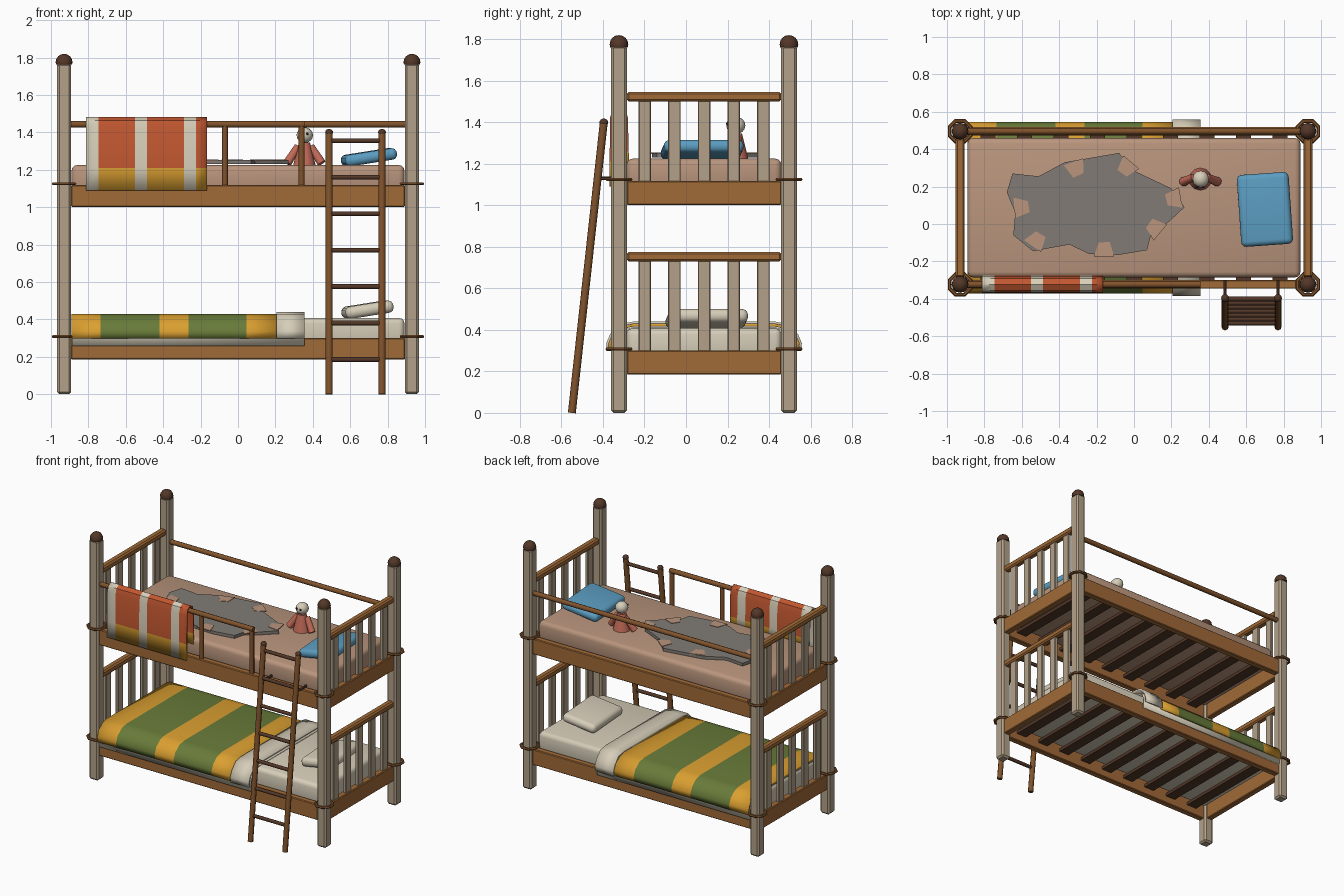
import bpy, bmesh, math
from mathutils import Vector, Matrix

if "Cube" in bpy.data.objects:
    bpy.data.objects.remove(bpy.data.objects["Cube"])

def mat(name, r, g, b):
    m = bpy.data.materials.new(name)
    m.diffuse_color = tuple((c / 255) ** 2.2 for c in (r, g, b)) + (1,)
    m.use_nodes = True
    m.node_tree.nodes["Principled BSDF"].inputs["Base Color"].default_value = m.diffuse_color
    return m

POST = mat("pale_wood", 178, 160, 136)
WOOD = mat("brown_wood", 160, 106, 58)
POLE = mat("pole_wood", 128, 84, 48)
DARK = mat("dark_wood", 84, 58, 44)
TAN = mat("tan_cloth", 184, 148, 124)
CREAM = mat("cream_cloth", 214, 205, 184)
BLUE = mat("blue_cloth", 92, 156, 192)
GREY = mat("grey_cloth", 128, 122, 116)
ORANGE = mat("orange_cloth", 192, 88, 52)
YELLOW = mat("yellow_cloth", 218, 158, 52)
GREEN = mat("green_cloth", 104, 122, 60)
PINK = mat("pink_cloth", 192, 106, 88)
BLACK = mat("black", 40, 34, 32)

YC, YF, YB, PX = 0.087, -0.323, 0.496, 0.93   # bed centre line, front, back, post x

def finish(name, bm, mats, smooth=None):
    me = bpy.data.meshes.new(name)
    bmesh.ops.recalc_face_normals(bm, faces=bm.faces)
    bm.to_mesh(me)
    bm.free()
    ob = bpy.data.objects.new(name, me)
    bpy.context.collection.objects.link(ob)
    for m in mats:
        me.materials.append(m)
    if smooth:
        bpy.ops.object.select_all(action='DESELECT')
        ob.select_set(True)
        bpy.context.view_layer.objects.active = ob
        bpy.ops.object.shade_smooth_by_angle(angle=math.radians(smooth))
    return ob

def box(name, c, s, m, bev=0.005, seg=1, rot=None, smooth=None):
    bm = bmesh.new()
    bmesh.ops.create_cube(bm, size=1)
    bmesh.ops.scale(bm, vec=s, verts=bm.verts)
    if bev:
        bmesh.ops.bevel(bm, geom=bm.edges[:], offset=bev, segments=seg, profile=0.5, affect='EDGES')
    if rot:
        bm.transform(rot)
    bmesh.ops.translate(bm, vec=c, verts=bm.verts)
    return finish(name, bm, [m], smooth)

def rod(name, a, b, r, m, n=8, r2=None):
    a, b = Vector(a), Vector(b)
    bm = bmesh.new()
    bmesh.ops.create_cone(bm, cap_ends=True, segments=n, radius1=r, radius2=r if r2 is None else r2, depth=(b - a).length)
    bm.transform(Matrix.Translation((a + b) / 2) @ (b - a).to_track_quat('Z', 'Y').to_matrix().to_4x4())
    return finish(name, bm, [m], 50)

def ball(name, c, s, m, dome=False):
    bm = bmesh.new()
    bmesh.ops.create_uvsphere(bm, u_segments=12, v_segments=8, radius=1)
    if dome:
        bmesh.ops.bisect_plane(bm, geom=bm.verts[:] + bm.edges[:] + bm.faces[:], plane_co=(0, 0, -0.3),
                               plane_no=(0, 0, -1), clear_outer=True)
        bmesh.ops.holes_fill(bm, edges=bm.edges)
    bmesh.ops.scale(bm, vec=s, verts=bm.verts)
    bmesh.ops.translate(bm, vec=c, verts=bm.verts)
    return finish(name, bm, [m], 50)

def ring(name, c, R, r, m):
    bm = bmesh.new()
    rows = [[bm.verts.new((c[0] + (R + r * math.cos(b)) * math.cos(a), c[1] + (R + r * math.cos(b)) * math.sin(a),
                           c[2] + r * 0.8 * math.sin(b))) for b in (k * math.tau / 6 for k in range(6))]
            for a in ((i + .5) * math.tau / 8 for i in range(8))]
    for i in range(8):
        for j in range(6):
            p, q = rows[i], rows[(i + 1) % 8]
            bm.faces.new((p[j], q[j], q[(j + 1) % 6], p[(j + 1) % 6]))
    return finish(name, bm, [m])

def drape(name, prof, xs, mats, pick, t=0.012):
    # cloth swept along x from a y-z profile, coloured per stripe
    bm = bmesh.new()
    g = [[bm.verts.new((x, y, z)) for y, z in prof] for x in xs]
    for i in range(len(xs) - 1):
        for j in range(len(prof) - 1):
            f = bm.faces.new((g[i][j], g[i + 1][j], g[i + 1][j + 1], g[i][j + 1]))
            f.material_index = pick(i, j)
    ob = finish(name, bm, mats, 40)
    md = ob.modifiers.new("thickness", 'SOLIDIFY')
    md.thickness, md.offset = t, 0
    return ob

# posts with caps and rope rings
for x in (-PX, PX):
    for y in (YF, YB):
        box("post", (x, y, 0.885), (0.075, 0.076, 1.77), POST, 0.012)
        ball("post_cap", (x, y, 1.775), (0.045, 0.045, 0.045), DARK, True)
        for z in (0.308, 1.125):
            ring("rope_ring", (x, y, z), 0.06, 0.011, POLE)

# two bunks: frame, slats, mattress, end panels
for tag, z, top, cloth in (("lower", 0.185, 0.775, CREAM), ("upper", 1.002, 1.546, TAN)):
    for y in (YF, YB):
        box(tag + "_side_board", (0, y, z + 0.058), (1.786, 0.046, 0.116), WOOD)
    for x in (-PX, PX):
        box(tag + "_end_board", (x, YC, z + 0.058), (0.046, 0.745, 0.116), WOOD)
        box(tag + "_end_rail", (x, YC, top - 0.023), (0.05, 0.745, 0.046), WOOD, 0.01)
        for k in range(-2, 3):
            zb = z + 0.11
            box(tag + "_end_slat", (x, YC + k * 0.143, (zb + top - 0.04) / 2), (0.025, 0.06, top - 0.04 - zb), POST, 0.004)
    for k in range(9):
        box(tag + "_bed_slat", (-0.78 + k * 0.195, YC, z + 0.065), (0.08, 0.78, 0.022), DARK, 0)
    box(tag + "_mattress", (0, YC, z + 0.15), (1.78, 0.745, 0.146), cloth, 0.03, 3, smooth=60)

# guard rails
rod("back_guard_rail", (-PX, YB, 1.443), (PX, YB, 1.443), 0.018, POLE)
rod("front_guard_rail", (-PX, YF, 1.443), (0.355, YF, 1.443), 0.018, POLE)
for x in (-0.48, -0.07, 0.34):
    rod("guard_upright", (x, YF, 1.11), (x, YF, 1.44), 0.016, POLE)

# ladder leaning on the front
def lean(z):
    return -0.55 + z * 0.11
for x in (0.487, 0.77):
    rod("ladder_rail", (x, lean(0), 0), (x, lean(1.4), 1.4), 0.019, POLE)
    ball("ladder_tip", (x, lean(1.4), 1.4), (0.021, 0.021, 0.018), DARK)
    rod("ladder_hook", (x, lean(1.13), 1.13), (x, YF + 0.02, 1.13), 0.009, DARK, 6)
for k in range(7):
    z = 0.185 + k * 0.195
    rod("ladder_rung", (0.475, lean(z), z), (0.782, lean(z), z), 0.013, DARK)

# lower bunk covers: sheet, striped blanket, folded edge
def over(d, low):
    half = [(0.445 + d, low), (0.447 + d, 0.335), (0.43 + d, 0.375), (0.385 + d, 0.405 + d), (0.34, 0.416 + d)]
    return [(YC - a, b) for a, b in half] + [(YC + a, b) for a, b in reversed(half)]
drape("under_sheet", over(-0.006, 0.258), [-0.888, 0.355], [CREAM], lambda i, j: 0, 0.008)
drape("striped_blanket", over(0.006, 0.298), [-0.89, -0.735, -0.42, -0.265, 0.045, 0.205],
      [YELLOW, GREEN], lambda i, j: i % 2)
drape("blanket_fold", over(0.018, 0.298), [0.205, 0.355], [CREAM], lambda i, j: 0)

# throw hung over the front guard rail
drape("hanging_throw",
      [(-0.362, 1.09), (-0.362, 1.21), (-0.36, 1.42), (-0.35, 1.46), (-0.323, 1.475), (-0.296, 1.46),
       (-0.286, 1.42), (-0.282, 1.26), (-0.28, 1.18)],
      [-0.812, -0.745, -0.55, -0.487, -0.29, -0.225, -0.165], [CREAM, ORANGE, YELLOW],
      lambda i, j: 0 if i % 2 == 0 else (2 if j in (0, 7) else 1))

# ragged grey cover with cloth patches
def slab(name, pts, z, h, m):
    bm = bmesh.new()
    f = bm.faces.new([bm.verts.new((x, y, z)) for x, y in pts])
    e = bmesh.ops.extrude_face_region(bm, geom=[f])
    bmesh.ops.translate(bm, vec=(0, 0, h), verts=[v for v in e['geom'] if isinstance(v, bmesh.types.BMVert)])
    return finish(name, bm, [m])
slab("ragged_cover", [(-.08, .38), (-.37, .33), (-.51, .255), (-.65, .27), (-.68, .17), (-.635, .06), (-.645, -.06),
                      (-.54, -.145), (-.345, -.11), (-.24, -.16), (-.08, -.165), (.07, -.14), (.09, -.06),
                      (.19, .015), (.27, .09), (.2, .19), (.01, .28)], 1.23, 0.022, GREY)
for x, y, a in ((-.04, .3, 50), (-.31, .295, 110), (-.6, .09, 185), (-.52, -.085, 235), (-.16, -.135, 270),
                (.11, -.02, 320), (.21, .135, 10)):
    c, s = math.cos(math.radians(a)), math.sin(math.radians(a))
    slab("cover_patch", [(x + u * c - v * s, y + u * s + v * c) for u, v in
                         ((.04, -.055), (.04, .055), (-.04, .03), (-.035, -.03))], 1.248, 0.007, TAN)

# pillows
tilt = Matrix.Rotation(math.radians(4), 4, 'Z') @ Matrix.Rotation(math.radians(-9), 4, 'Y')
box("upper_pillow", (0.70, 0.078, 1.267), (0.28, 0.385, 0.062), BLUE, 0.028, 4, tilt, 60)
box("lower_pillow", (0.692, 0.1, 0.452), (0.26, 0.385, 0.066), CREAM, 0.03, 4, tilt, 60)

# rag doll sitting on the upper mattress
dx, dy = 0.355, 0.24
rod("doll_body", (dx, dy, 1.225), (dx, dy, 1.345), 0.06, PINK, 12, 0.03)
ball("doll_head", (dx + 0.002, dy, 1.385), (0.044, 0.046, 0.042), CREAM)
for s in (-1, 1):
    rod("doll_arm", (dx + s * 0.035, dy + 0.01, 1.325), (dx + s * 0.092, dy - 0.015, 1.235), 0.02, PINK, 8, 0.025)
    ball("doll_eye", (dx + s * 0.016, dy - 0.041, 1.392), (0.007, 0.006, 0.007), BLACK)
